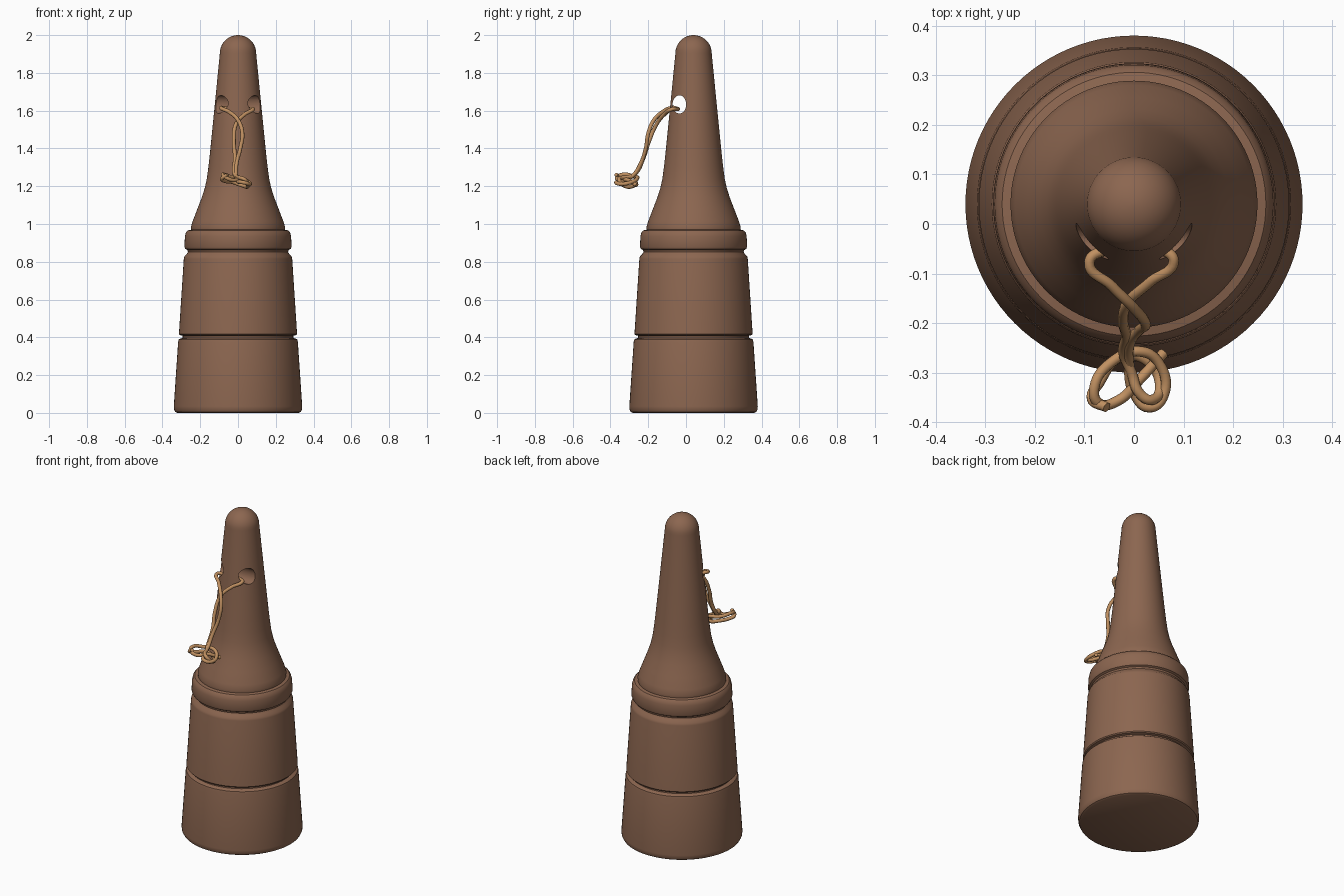
import bpy, bmesh, math

if "Cube" in bpy.data.objects:
    bpy.data.objects.remove(bpy.data.objects["Cube"])

AXIS_Y = 0.04
SEGMENTS = 96


def material(name, color):
    m = bpy.data.materials.new(name)
    m.diffuse_color = (*color, 1)
    m.use_nodes = True
    m.node_tree.nodes["Principled BSDF"].inputs["Base Color"].default_value = m.diffuse_color
    return m


wood = material("brown wood", (0.262, 0.133, 0.080))
twine = material("tan cord", (0.53, 0.28, 0.12))


def activate(obj):
    bpy.ops.object.select_all(action='DESELECT')
    obj.select_set(True)
    bpy.context.view_layer.objects.active = obj


def lathe(name, profile, mat):
    """Revolve (radius, z) points about the vertical axis, closing both ends."""
    bm = bmesh.new()
    rings = []
    for r, z in profile:
        rings.append([bm.verts.new((r * math.cos(2 * math.pi * i / SEGMENTS),
                                    AXIS_Y + r * math.sin(2 * math.pi * i / SEGMENTS), z))
                      for i in range(SEGMENTS)])
    for a, b in zip(rings, rings[1:]):
        for i in range(SEGMENTS):
            j = (i + 1) % SEGMENTS
            bm.faces.new((a[i], a[j], b[j], b[i]))
    bm.faces.new(rings[0][::-1])
    bm.faces.new(rings[-1])
    mesh = bpy.data.meshes.new(name)
    bm.to_mesh(mesh)
    bm.free()
    obj = bpy.data.objects.new(name, mesh)
    bpy.context.collection.objects.link(obj)
    mesh.materials.append(mat)
    return obj


# Turned body: tapered base with grooves, collar, flared neck and domed tip
profile = [(0.322, 0.0), (0.333, 0.006), (0.339, 0.018), (0.340, 0.035),
           (0.317, 0.375), (0.314, 0.388), (0.306, 0.393), (0.293, 0.397),
           (0.293, 0.408), (0.308, 0.412), (0.313, 0.418), (0.312, 0.43),
           (0.287, 0.815), (0.284, 0.828), (0.272, 0.840), (0.265, 0.852),
           (0.268, 0.862), (0.279, 0.868), (0.284, 0.880), (0.281, 0.935),
           (0.276, 0.955), (0.266, 0.966), (0.248, 0.970), (0.249, 0.985),
           (0.240, 1.015), (0.215, 1.08), (0.192, 1.14), (0.176, 1.19),
           (0.165, 1.24), (0.157, 1.30), (0.149, 1.37), (0.124, 1.62),
           (0.096, 1.905)]
profile += [(0.096 * math.cos(math.radians(a)), 1.905 + 0.095 * math.sin(math.radians(a)))
            for a in range(10, 90, 10)] + [(0.003, 2.0)]
body = lathe("turned_body", profile, wood)

# Oval cord hole drilled sideways through the front of the neck
bpy.ops.mesh.primitive_cylinder_add(vertices=40, radius=1, depth=1,
                                    location=(0, -0.035, 1.633),
                                    rotation=(0, math.pi / 2, 0))
cutter = bpy.context.object
cutter.name = "hole_cutter"
cutter.scale = (0.048, 0.036, 0.6)
cutter.data.materials.append(wood)
cutter.hide_render = True
activate(body)
mod = body.modifiers.new("cord hole", 'BOOLEAN')
mod.operation = 'DIFFERENCE'
mod.solver = 'EXACT'
mod.object = cutter
bpy.ops.object.modifier_apply(modifier=mod.name)
bpy.data.objects.remove(cutter)
activate(body)
bpy.ops.object.shade_smooth_by_angle(angle=math.radians(32))

# Cord: two strands leaving the hole, crossing, and tied in a knot
left = [(-0.06, -0.054, 1.612), (-0.09, -0.076, 1.615), (-0.045, -0.125, 1.592),
        (0.0, -0.17, 1.55), (0.023, -0.2, 1.48), (0.012, -0.213, 1.40),
        (-0.008, -0.24, 1.32), (-0.01, -0.28, 1.258), (0.0, -0.34, 1.225),
        (0.03, -0.37, 1.22), (0.06, -0.345, 1.212), (0.05, -0.28, 1.225),
        (0.01, -0.257, 1.245), (-0.04, -0.275, 1.25), (-0.08, -0.33, 1.262),
        (-0.07, -0.362, 1.25), (-0.03, -0.355, 1.232), (0.01, -0.315, 1.235),
        (0.06, -0.26, 1.205)]
right = [(0.06, -0.054, 1.608), (0.08, -0.074, 1.608), (0.035, -0.115, 1.58),
         (-0.01, -0.155, 1.53), (-0.022, -0.195, 1.44), (-0.016, -0.225, 1.35),
         (-0.02, -0.265, 1.27), (-0.005, -0.30, 1.25), (0.01, -0.34, 1.245),
         (0.035, -0.355, 1.235), (0.052, -0.32, 1.20), (0.02, -0.272, 1.205),
         (-0.03, -0.27, 1.222), (-0.07, -0.32, 1.228), (-0.085, -0.352, 1.24),
         (-0.055, -0.37, 1.262)]
path = left[::-1] + right
curve = bpy.data.curves.new("cord", 'CURVE')
curve.dimensions = '3D'
curve.bevel_depth = 0.0105
curve.bevel_resolution = 3
curve.resolution_u = 8
curve.use_fill_caps = True
spline = curve.splines.new('BEZIER')
spline.bezier_points.add(len(path) - 1)
for p, co in zip(spline.bezier_points, path):
    p.co = co
for p in spline.bezier_points:
    p.handle_left_type = p.handle_right_type = 'AUTO'
curve.materials.append(twine)
cord = bpy.data.objects.new("cord", curve)
bpy.context.collection.objects.link(cord)
activate(cord)
bpy.ops.object.convert(target='MESH')
bpy.ops.object.shade_smooth_by_angle(angle=math.radians(50))
